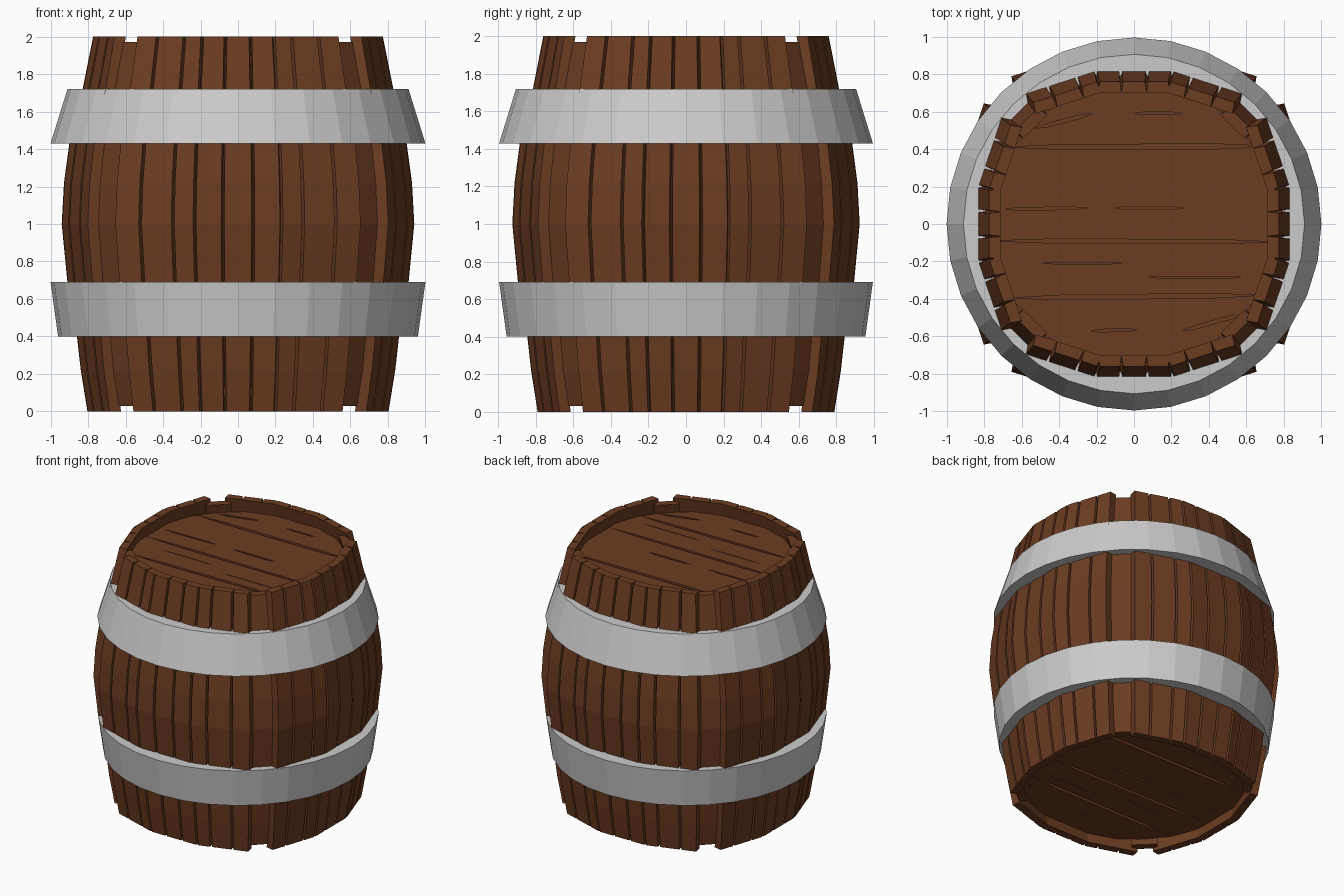
import bpy, bmesh, math
from mathutils import Vector, Matrix

if "Cube" in bpy.data.objects:
    bpy.data.objects.remove(bpy.data.objects["Cube"])

wood = bpy.data.materials.new("wood")
wood.diffuse_color = (0.15, 0.045, 0.015, 1)
wood.use_nodes = True
wood.node_tree.nodes["Principled BSDF"].inputs["Base Color"].default_value = wood.diffuse_color

# bulge of the barrel: (height, flat-to-centre radius)
PROFILE = [(0, .79), (.22, .825), (.4, .845), (.69, .895), (1, .925),
           (1.22, .913), (1.43, .885), (1.72, .815), (2, .76)]
REF = .81      # radius at which the stave plan is measured
XS = 1.017     # barrel is slightly wider in x
THICK = .06
GAP = .008     # half width of the V groove between staves


def finish(bm, name, mat=None):
    bmesh.ops.recalc_face_normals(bm, faces=bm.faces)
    me = bpy.data.meshes.new(name)
    bm.to_mesh(me)
    bm.free()
    ob = bpy.data.objects.new(name, me)
    bpy.context.collection.objects.link(ob)
    if mat:
        me.materials.append(mat)
    return ob


def add_stave(bm, a, b, rot, trim=0):
    """Loft one bent plank; a-b is its outer face in plan, anticlockwise."""
    a, b = Vector(a), Vector(b)
    d = (b - a).normalized()
    inward = Vector((-d.y, d.x)) * THICK
    m = Matrix.Rotation(rot, 2)
    rings = []
    for z, r in PROFILE:
        p, q = a * r / REF, b * r / REF
        ring = []
        for c in (p + d * GAP, q - d * GAP, q + inward, p + inward):
            c = m @ c
            ring.append(bm.verts.new((c.x * XS, c.y, min(max(z, trim), 2 - trim))))
        rings.append(ring)
    for lo, hi in zip(rings, rings[1:]):
        for i in range(4):
            j = (i + 1) % 4
            bm.faces.new((lo[i], lo[j], hi[j], hi[i]))
    bm.faces.new(rings[0])
    bm.faces.new(rings[-1])


# staves: each quarter is a flat panel, two canted panels and a short corner plank
def outline(x):
    return (x, .81 - max(0, abs(x) - .2) * .33)


breaks = [-.57, -.45, -.30, -.2, -.07, .07, .2, .30, .45, .57]
bm = bmesh.new()
for k in range(4):
    rot = k * math.pi / 2
    for x0, x1 in zip(breaks, breaks[1:]):
        add_stave(bm, outline(x1), outline(x0), rot)
    add_stave(bm, (.665, .53), (.53, .665), rot, trim=.03)
finish(bm, "staves", wood)

# seams and cracks in the lid faces: (x0, y0, x1, y1, width)
CRACKS = [(-.66, .41, .72, .415, .026), (-.74, -.09, .74, -.095, .022),
          (-.66, -.395, .68, -.38, .024),
          (-.70, .08, -.24, .085, .014), (-.11, .085, .27, .085, .016),
          (0, .59, .26, .59, .014), (-.53, .51, -.22, .59, .018),
          (-.23, -.57, .02, -.565, .014), (.26, -.57, .58, -.48, .018),
          (-.5, -.21, -.05, -.21, .006), (.05, -.285, .6, -.285, .006)]


def crack_cutter(name, z):
    bm = bmesh.new()
    for x0, y0, x1, y1, w in CRACKS:
        a, b = Vector((x0, y0, 0)), Vector((x1, y1, 0))
        d = b - a
        side = Vector((-d.y, d.x, 0)).normalized() * w / 2
        plan = [a, a + d * .2 - side, a + d * .8 - side, b, a + d * .8 + side, a + d * .2 + side]
        lo = [bm.verts.new(p + Vector((0, 0, z - .03))) for p in plan]
        hi = [bm.verts.new(p + Vector((0, 0, z + .03))) for p in plan]
        bm.faces.new(lo)
        bm.faces.new(hi)
        for i in range(6):
            j = (i + 1) % 6
            bm.faces.new((lo[i], lo[j], hi[j], hi[i]))
    ob = finish(bm, name)
    ob.hide_render = True
    ob.hide_viewport = True
    return ob


# heads: round lids let into the staves
def head(name, z, face, radius, thick=.05):
    bm = bmesh.new()
    bmesh.ops.create_cone(bm, cap_ends=True, segments=24, radius1=radius, radius2=radius, depth=thick,
                          matrix=Matrix.Translation((0, 0, z)))
    lid = finish(bm, name, wood)
    mod = lid.modifiers.new("cracks", 'BOOLEAN')
    mod.operation = 'DIFFERENCE'
    mod.solver = 'EXACT'
    mod.object = crack_cutter(name + "_crack_cutter", face)


head("top_head", 1.875, 1.90, .765)
head("bottom_head", .105, .08, .785)


# hoops: solid 32-sided rings
def hoop(name, section, n=32):
    bm = bmesh.new()
    rings = []
    for i in range(n):
        t = 2 * math.pi * i / n
        rings.append([bm.verts.new((r * math.cos(t), r * math.sin(t) * .995, z)) for r, z in section])
    for i in range(n):
        p, q = rings[i], rings[(i + 1) % n]
        for j in range(4):
            k = (j + 1) % 4
            bm.faces.new((p[j], q[j], q[k], p[k]))
    finish(bm, name)


hoop("upper_hoop", [(1.0, 1.43), (.91, 1.72), (.80, 1.72), (.87, 1.43)])
hoop("lower_hoop", [(.96, .40), (1.0, .69), (.88, .69), (.83, .40)])
